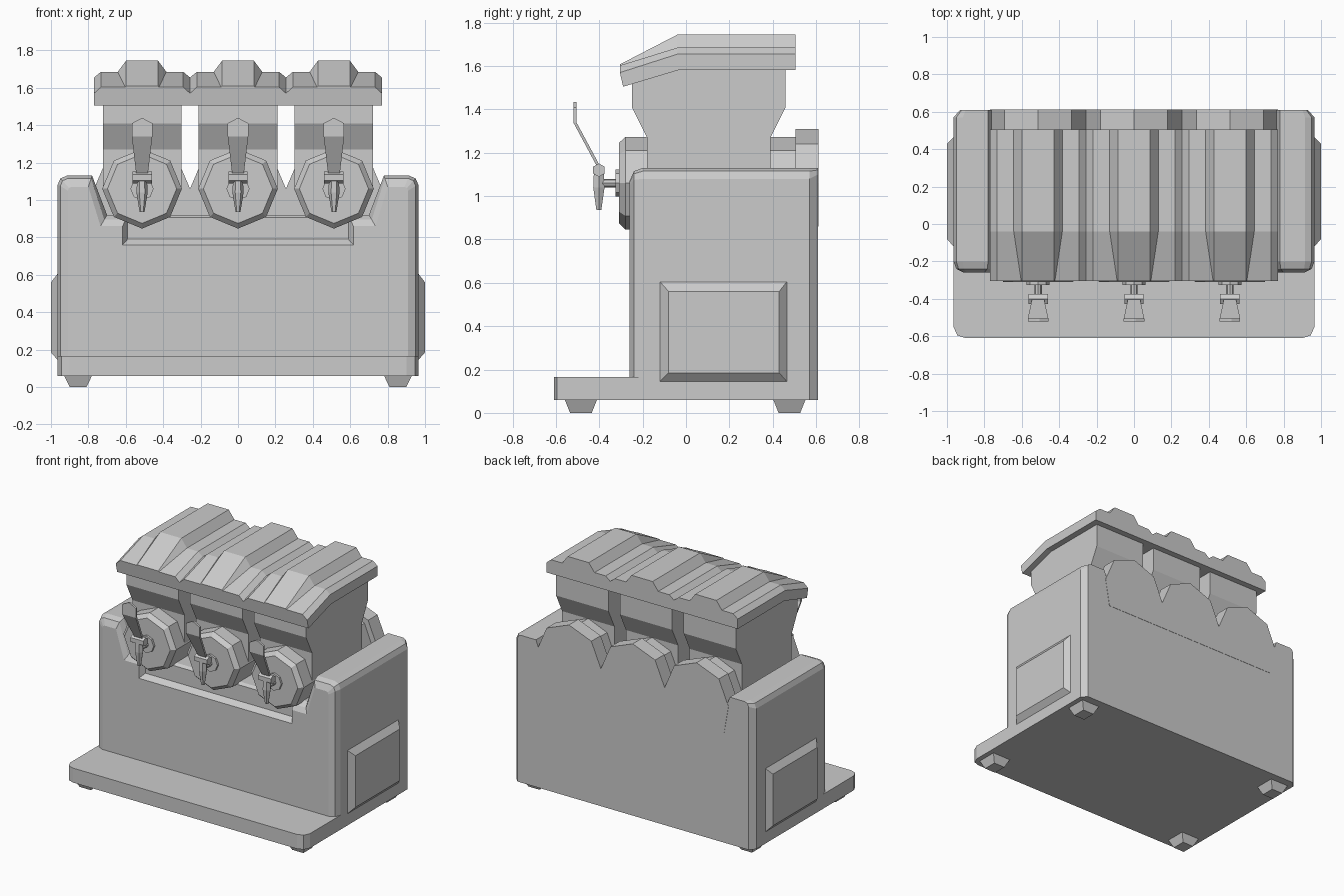
import bpy, bmesh, math

if "Cube" in bpy.data.objects:
    bpy.data.objects.remove(bpy.data.objects["Cube"])


def loft(name, rings):
    """Skin matching closed rings of points and cap both ends."""
    bm = bmesh.new()
    vs = [[bm.verts.new(p) for p in r] for r in rings]
    n = len(rings[0])
    for a, b in zip(vs, vs[1:]):
        for i in range(n):
            j = (i + 1) % n
            bm.faces.new((a[i], a[j], b[j], b[i]))
    bm.faces.new(vs[0])
    bm.faces.new(vs[-1])
    bmesh.ops.recalc_face_normals(bm, faces=bm.faces)
    me = bpy.data.meshes.new(name)
    bm.to_mesh(me)
    bm.free()
    ob = bpy.data.objects.new(name, me)
    bpy.context.collection.objects.link(ob)
    return ob


def xz(pts, y):
    return [(x, y, z) for x, z in pts]


def mirrored(half):
    """Half outline on +x, from bottom to centre top, completed on -x."""
    return half + [(-x, z) for x, z in reversed(half) if x > 1e-6]


def rect(x0, x1, y0, y1):
    return [(x0, y0), (x1, y0), (x1, y1), (x0, y1)]


def ngon(cx, cz, r, n=8):
    return [(cx + r * math.sin(2 * math.pi * i / n),
             cz + r * math.cos(2 * math.pi * i / n)) for i in range(n)]


# base plate with clipped corners
h = [(.9, -.61), (.945, -.595), (.965, -.55), (.965, .57), (.93, .61)]
plate = mirrored(h)
loft("base_plate", [[(x, y, z) for x, y in plate] for z in (.06, .165)])

# feet
for sx in (-1, 1):
    for cy in (-.485, .477):
        cx = sx * .855
        loft("foot", [
            [(x, y, 0) for x, y in rect(cx - .045, cx + .045, cy - .05, cy + .05)],
            [(x, y, .062) for x, y in rect(cx - .075, cx + .075, cy - .075, cy + .075)]])

# cabinet with a trough across the top and a softened front edge
def cabinet(w, top, inner, floor_x, floor, c):
    return mirrored([(w, .15), (w, top - c), (w - .3 * c, top - .3 * c),
                     (w - c, top), (inner, top), (floor_x, floor)])

full = cabinet(.965, 1.13, .78, .70, .92, .05)
body = loft("cabinet", [
    xz(cabinet(.91, 1.07, .80, .735, .86, .02), -.26),
    xz(cabinet(.95, 1.115, .785, .715, .895, .04), -.24),
    xz(full, -.20), xz(full, .57),
    xz(cabinet(.93, 1.13, .78, .70, .92, .03), .61)])

# shallow notch in the cabinet front
cutter = loft("notch_cutter", [
    xz(rect(-.63, .63, .745, 1.0), -.28),
    xz(rect(-.59, .59, .79, 1.0), -.222)])
cutter.hide_render = True
m = body.modifiers.new("notch", 'BOOLEAN')
m.operation, m.solver, m.object = 'DIFFERENCE', 'EXACT', cutter
bpy.context.view_layer.objects.active = body
bpy.ops.object.modifier_apply(modifier=m.name)
bpy.data.objects.remove(cutter)

# side vents
for s in (-1, 1):
    loft("side_vent", [
        [(s * .95, y, z) for y, z in rect(-.12, .465, .145, .605)],
        [(s * .965, y, z) for y, z in rect(-.12, .465, .145, .605)],
        [(s * 1.0, y, z) for y, z in rect(-.08, .43, .185, .56)]])

# scalloped back panel
back = [(-.735, .86)]
for cx in (-.513, 0, .513):
    back += [(cx - .2565, 1.06), (cx - .18, 1.24), (cx, 1.31), (cx + .18, 1.24)]
back += [(.77, 1.06), (.735, .86)]
loft("back_panel", [xz(back, .505), xz(back, .612)])

# tank side profile (y, z)
TANK = [(-.18, 1.05), (-.18, 1.27), (-.25, 1.41), (-.25, 1.525), (-.04, 1.59),
        (.46, 1.59), (.46, 1.41), (.39, 1.27), (.39, 1.05)]


def lid_ring(cx, y, bottom, rim, shelf, ridge, base_w, y_bottom):
    half = [(.2565, bottom), (.2565, rim), (.22, shelf), (base_w, shelf), (.085, ridge)]
    return [(cx + x, y_bottom if z == bottom else y, z) for x, z in mirrored(half)]


for cx in (-.513, 0, .513):
    # tank
    loft("tank", [[(cx + s * .21, y, z) for y, z in TANK] for s in (-1, 1)])

    # freezing drum with bevelled front
    loft("drum", [xz(ngon(cx, 1.06, .185), -.31), xz(ngon(cx, 1.06, .213), -.28),
                  xz(ngon(cx, 1.06, .213), .51)])

    # lid with raised ridge fading out at the front
    loft("lid", [lid_ring(cx, -.305, 1.505, 1.57, 1.603, 1.608, .09, -.29),
                 lid_ring(cx, -.04, 1.583, 1.655, 1.685, 1.745, .13, -.03),
                 lid_ring(cx, .505, 1.583, 1.655, 1.685, 1.745, .13, .505)])

    # tap flange and stem
    loft("tap_flange", [xz(ngon(cx, 1.06, .062), y) for y in (-.325, -.30)])
    loft("tap_stem", [xz(ngon(cx, 1.06, .02), y) for y in (-.40, -.32)])

    # tap spout, widest in the middle
    loft("tap_spout", [
        [(cx + r * math.cos(i * math.pi / 3), -.402 + r * math.sin(i * math.pi / 3), z)
         for i in range(6)]
        for r, z in ((.013, .935), (.03, 1.04), (.026, 1.12))])

    # tap pivot bar
    loft("tap_pivot", [[(cx + dx, -.402 + y, z) for y, z in ngon(0, 1.12, .031, 6)]
                       for dx in (-.052, .052)])

    # tap lever: tapered strap, bent upright and pointed at the top
    strap = [(.03, -.40, 1.13), (.055, -.513, 1.34), (.055, -.513, 1.41), (0.008, -.513, 1.435)]
    loft("tap_lever", [
        [(cx - w, y - .007, z), (cx + w, y - .007, z),
         (cx + w, y + .008, z), (cx - w, y + .008, z)] for w, y, z in strap])
